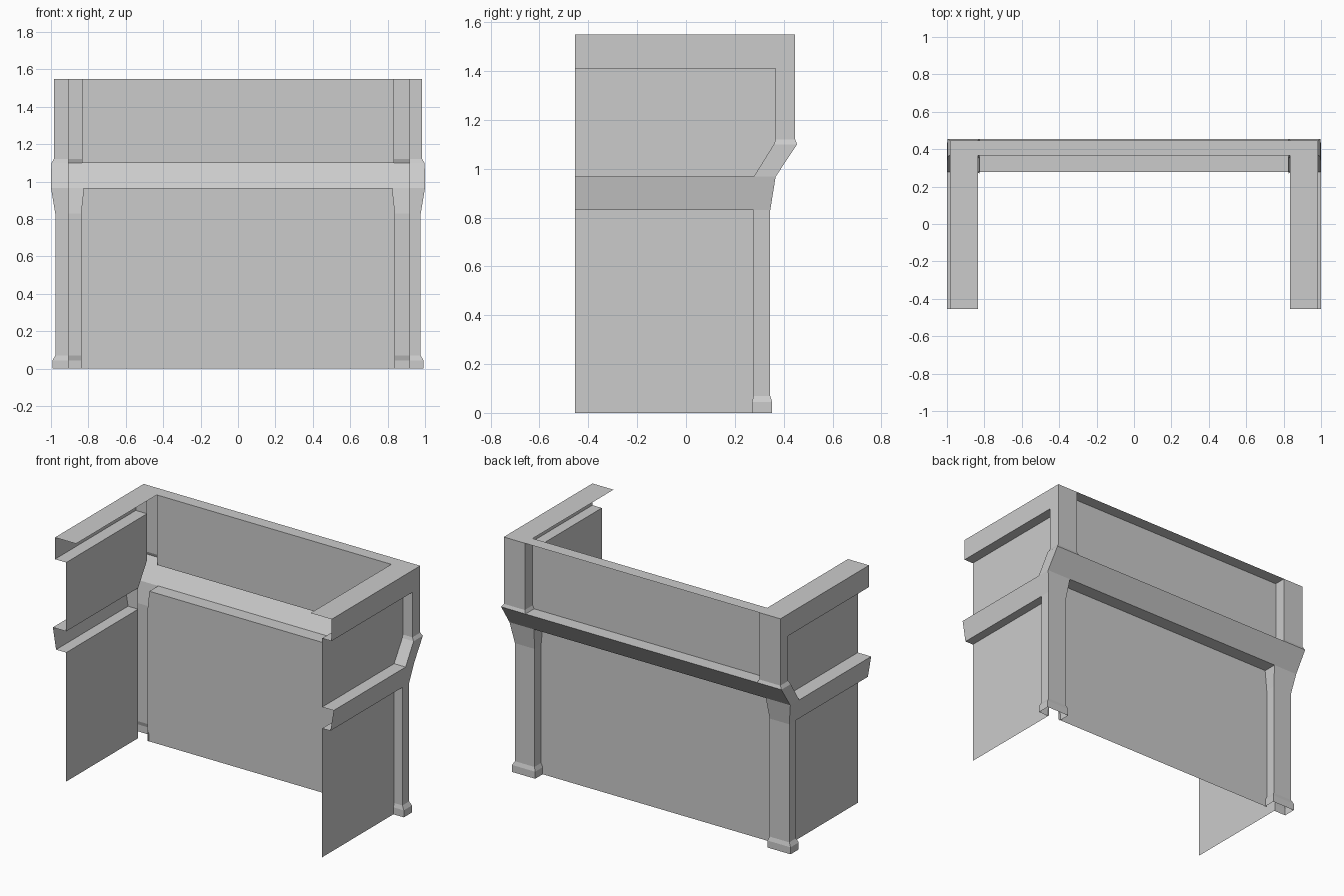
import bpy

FRONT = -0.455


def loft(name, rows, flip=False, skip=()):
    """Open sheet of quads between equal-length rows of points."""
    n = len(rows[0])
    verts = [p for r in rows for p in r]
    faces = []
    for i in range(len(rows) - 1):
        for j in range(n - 1):
            if (i, j) in skip:
                continue
            a = i * n + j
            f = [a, a + 1, a + n + 1, a + n]
            faces.append(f[::-1] if flip else f)
    me = bpy.data.meshes.new(name)
    me.from_pydata(verts, [], faces)
    me.update()
    ob = bpy.data.objects.new(name, me)
    bpy.context.collection.objects.link(ob)
    return ob


# U-shaped flat top cap
def u_shape(x, y):
    return [(-x, FRONT, 1.55), (-x, y, 1.55), (x, y, 1.55), (x, FRONT, 1.55)]


loft("top_cap", [u_shape(0.985, 0.447), u_shape(0.835, 0.367)], flip=True)

# Back wall: half width, y, z from top to floor (recess, sloped band, recess)
back = [(0.835, 0.367, 1.55), (0.835, 0.367, 1.10), (0.825, 0.455, 1.10),
        (0.825, 0.367, 0.967), (0.825, 0.277, 0.967), (0.84, 0.277, 0.83),
        (0.84, 0.277, 0.0)]
loft("back_wall", [[(-w, y, z), (w, y, z)] for w, y, z in back])

# Corner post sections: z, inner x, outer x, inner y, outer y
post = [(1.55, 0.835, 0.985, 0.367, 0.447),
        (1.12, 0.835, 0.985, 0.367, 0.447),
        (1.10, 0.825, 0.998, 0.360, 0.455),
        (0.967, 0.825, 1.0, 0.277, 0.367),
        (0.83, 0.838, 0.977, 0.277, 0.345),
        (0.07, 0.838, 0.977, 0.277, 0.345),
        (0.045, 0.827, 0.992, 0.270, 0.353),
        (0.0, 0.827, 0.992, 0.270, 0.353)]

for label, s, xp in (("left", -1, 0.905), ("right", 1, 0.918)):
    # Side wall: x, rear y, z (fascia, recessed panel, band, lower panel)
    side = [(0.985, 0.367, 1.55), (0.985, 0.367, 1.41), (xp, 0.367, 1.41),
            (xp, 0.367, 1.11), (xp, 0.277, 0.967), (1.0, 0.277, 0.967),
            (0.977, 0.277, 0.83), (xp, 0.277, 0.83), (xp, 0.277, 0.0)]
    loft(label + "_side_wall",
         [[(s * x, FRONT, z), (s * x, y, z)] for x, y, z in side], flip=s > 0)

    # Hollow corner post; inner cheek is open behind the sloped band
    rows = [[(s * x, y, z) for x, y in
             ((xp, yi), (xo, yi), (xo, yo), (xi, yo), (xi, yi))]
            for z, xi, xo, yi, yo in post]
    loft(label + "_corner_post", rows, flip=s > 0, skip={(2, 3)})
